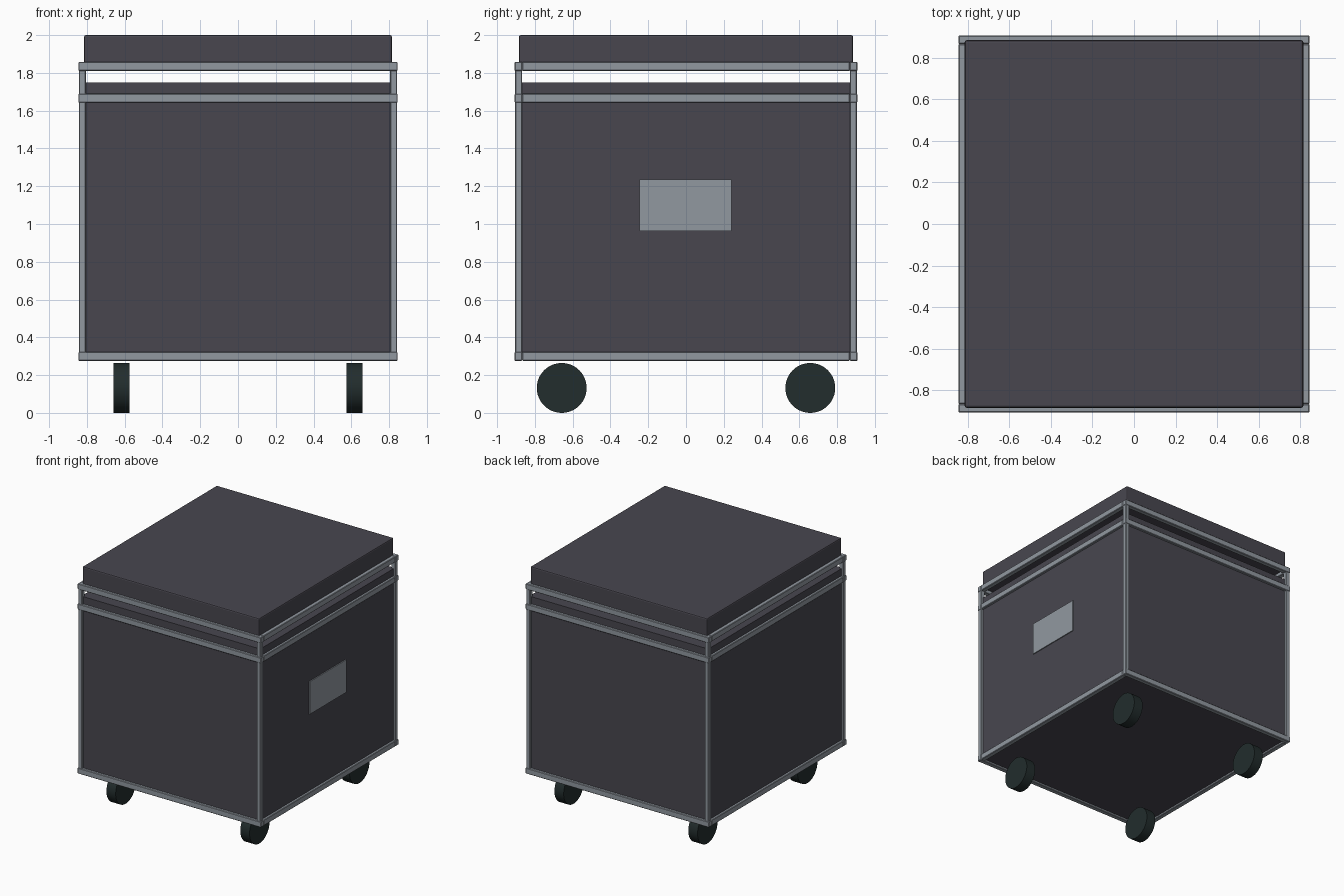
import bpy, bmesh, math
from mathutils import Matrix

if "Cube" in bpy.data.objects:
    bpy.data.objects.remove(bpy.data.objects["Cube"])


def material(name, color):
    m = bpy.data.materials.new(name)
    m.diffuse_color = (*color, 1)
    m.use_nodes = True
    m.node_tree.nodes["Principled BSDF"].inputs["Base Color"].default_value = m.diffuse_color
    return m


CHARCOAL = material("charcoal", (0.065, 0.062, 0.078))
STEEL = material("steel grey", (0.285, 0.315, 0.352))
RUBBER = material("dark rubber", (0.016, 0.026, 0.026))


def finish(name, bm, mat, bevel=0, segments=1):
    mesh = bpy.data.meshes.new(name)
    bm.to_mesh(mesh)
    bm.free()
    mesh.materials.append(mat)
    ob = bpy.data.objects.new(name, mesh)
    bpy.context.collection.objects.link(ob)
    if bevel:
        mod = ob.modifiers.new("soft edges", 'BEVEL')
        mod.width, mod.segments = bevel, segments
    return ob


def add_box(bm, x0, x1, y0, y1, z0, z1):
    mat = Matrix.Translation(((x0 + x1) / 2, (y0 + y1) / 2, (z0 + z1) / 2))
    mat = mat @ Matrix.Diagonal((x1 - x0, y1 - y0, z1 - z0, 1))
    bmesh.ops.create_cube(bm, size=1, matrix=mat)


def box(name, bounds, mat, bevel=0, segments=1):
    bm = bmesh.new()
    add_box(bm, *bounds)
    return finish(name, bm, mat, bevel, segments)


# Storage body and padded seat
box("body", (-0.825, 0.825, -0.885, 0.885, 0.29, 1.75), CHARCOAL)
box("seat_cushion", (-0.815, 0.815, -0.885, 0.885, 1.84, 2.0), CHARCOAL, 0.01, 2)

# Frame: three rings of rails and four corner posts
X, Y, W = 0.845, 0.907, 0.04
for name, z0, z1 in (("bottom_rails", 0.275, 0.323), ("middle_rails", 1.642, 1.69),
                     ("top_rails", 1.81, 1.858)):
    bm = bmesh.new()
    for s in (-1, 1):
        ya, yb = sorted((s * Y, s * (Y - W)))
        xa, xb = sorted((s * X, s * (X - W)))
        add_box(bm, -X, X, ya, yb, z0, z1)
        add_box(bm, xa, xb, -Y + W, Y - W, z0, z1)
    finish(name, bm, STEEL, 0.004)

bm = bmesh.new()
for sx in (-1, 1):
    for sy in (-1, 1):
        xa, xb = sorted((sx * (X - 0.003), sx * (X - W)))
        ya, yb = sorted((sy * (Y - 0.003), sy * (Y - W)))
        add_box(bm, xa, xb, ya, yb, 0.28, 1.85)
finish("corner_posts", bm, STEEL, 0.004)

# Plate on the right side
box("side_plate", (0.824, 0.833, -0.245, 0.241, 0.963, 1.235), STEEL)

# Wheels
for sx, side in ((-1, "left"), (1, "right")):
    for sy, end in ((-1, "front"), (1, "back")):
        bm = bmesh.new()
        mat = Matrix.Translation((sx * 0.617, sy * 0.658, 0.132)) @ Matrix.Rotation(math.pi / 2, 4, 'Y')
        bmesh.ops.create_cone(bm, cap_ends=True, segments=48, radius1=0.132,
                              radius2=0.132, depth=0.085, matrix=mat)
        ob = finish(f"{end}_{side}_wheel", bm, RUBBER)
        bpy.context.view_layer.objects.active = ob
        ob.select_set(True)
        bpy.ops.object.shade_smooth_by_angle()
        ob.select_set(False)
